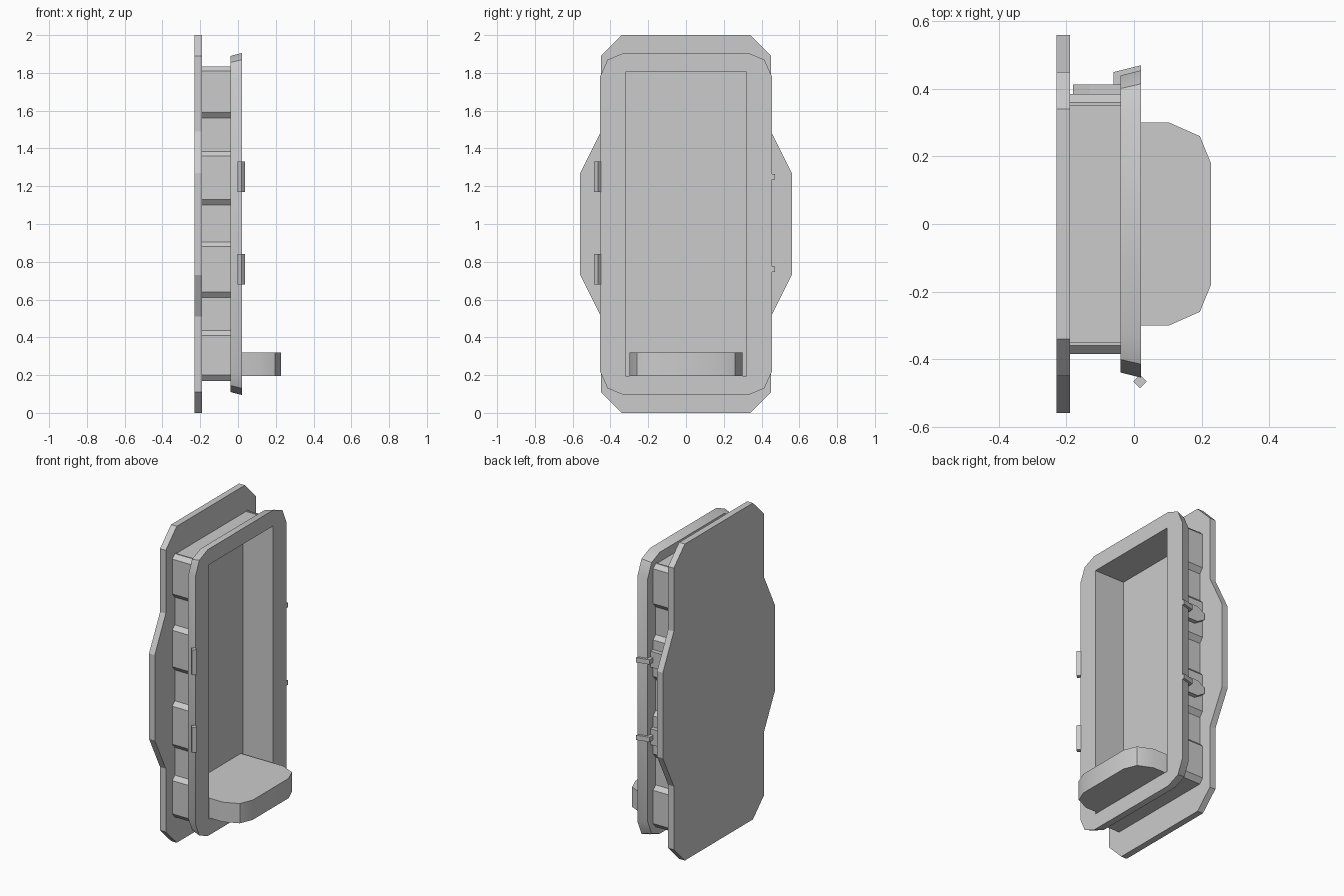
import bpy, bmesh, math
from mathutils import Vector

if "Cube" in bpy.data.objects:
    bpy.data.objects.remove(bpy.data.objects["Cube"])

def finish(name, bm, smooth=False):
    bmesh.ops.recalc_face_normals(bm, faces=bm.faces)
    me = bpy.data.meshes.new(name)
    bm.to_mesh(me)
    bm.free()
    ob = bpy.data.objects.new(name, me)
    bpy.context.collection.objects.link(ob)
    if smooth:
        bpy.ops.object.select_all(action='DESELECT')
        ob.select_set(True)
        bpy.context.view_layer.objects.active = ob
        bpy.ops.object.shade_smooth_by_angle(angle=math.radians(40))
    return ob

def prism(name, pts, axis, lo, hi, smooth=False):
    """Extrude a 2D profile (remaining axes in order) along an axis."""
    bm = bmesh.new()
    def ring(d):
        out = []
        for p in pts:
            co = list(p)
            co.insert(axis, d)
            out.append(bm.verts.new(co))
        return out
    a, b = ring(lo), ring(hi)
    n = len(pts)
    bm.faces.new(a)
    bm.faces.new(b)
    for i in range(n):
        bm.faces.new((a[i], a[(i + 1) % n], b[(i + 1) % n], b[i]))
    return finish(name, bm, smooth)

def four_way(quarter):
    """Mirror a (y, z) quarter profile, ordered side to top, around the origin."""
    q = list(quarter)
    return (q + [(-y, z) for y, z in reversed(q)] + [(-y, -z) for y, z in q]
            + [(y, -z) for y, z in reversed(q)])

HOLE = [(.32, .805), (-.32, .805), (-.32, -.805), (.32, -.805)]

def hollow(name, back, front, x0, x1, smooth=False):
    """Solid ring with a rectangular opening between two outer profiles."""
    bm = bmesh.new()
    mk = lambda pts, x: [bm.verts.new((x, y, z + 1.0)) for y, z in pts]
    ob, of = mk(four_way(back), x0), mk(four_way(front), x1)
    ib, inf = mk(HOLE, x0), mk(HOLE, x1)
    n, k = len(ob), len(back)
    for i in range(n):
        j = (i + 1) % n
        bm.faces.new((ob[i], ob[j], of[j], of[i]))
        for o, q in ((ob, ib), (of, inf)):
            c, d = i // k, j // k
            bm.faces.new((o[i], o[j], q[c]) if c == d else (o[i], o[j], q[d], q[c]))
    for i in range(4):
        j = (i + 1) % 4
        bm.faces.new((ib[i], ib[j], inf[j], inf[i]))
    return finish(name, bm, smooth)

# Back plate with clipped corners and side wings
plate = four_way([(.56, .27), (.45, .49), (.45, .89), (.34, 1.0)])
prism("back_plate", [(y, z + 1) for y, z in plate], 0, -.23, -.19)

# Hollow cabinet body
hollow("body", [(.36, .83)], [(.36, .83)], -.19, -.035)

# Flared front frame
front = [(.455, .78), (.415, .87), (.33, .905)]
back = [(y * .967, z * .983) for y, z in front]
hollow("front_frame", back, front, -.04, .02, True)

# Chamfered ribs on both sides
for i, (lo, hi) in enumerate(((.2, .41), (.64, .88), (1.13, 1.36), (1.59, 1.81))):
    for s in (-1, 1):
        pts = [(s * .35, lo - .03), (s * .36, lo - .03), (s * .385, lo),
               (s * .385, hi), (s * .36, hi + .025), (s * .35, hi + .025)]
        prism(f"side_rib_{i}", pts, 0, -.19, -.04)

# Shelf at the bottom
half = [(-.19, .3), (.105, .3), (.195, .26), (.228, .18)]
prism("shelf", half + [(x, -y) for x, y in reversed(half)], 2, .195, .32, True)

# Hinge pins on one side
for z in (.76, 1.25):
    prism("hinge_pin", [(.038, -.467), (.018, -.447), (-.002, -.467), (.018, -.487)],
          2, z - .08, z + .08)

# Latches on the other side: lug on the rib and arm over the frame
for z in (.76, 1.25):
    lug = [(-.04, z - .05), (-.13, z - .05), (-.18, z - .02),
           (-.18, z + .02), (-.13, z + .05), (-.04, z + .05)]
    prism("latch_lug", lug, 1, .36, .413)
    prism("latch_arm", [(-.06, .40), (.02, .44), (.02, .47), (-.06, .45)],
          2, z - .015, z + .015)
